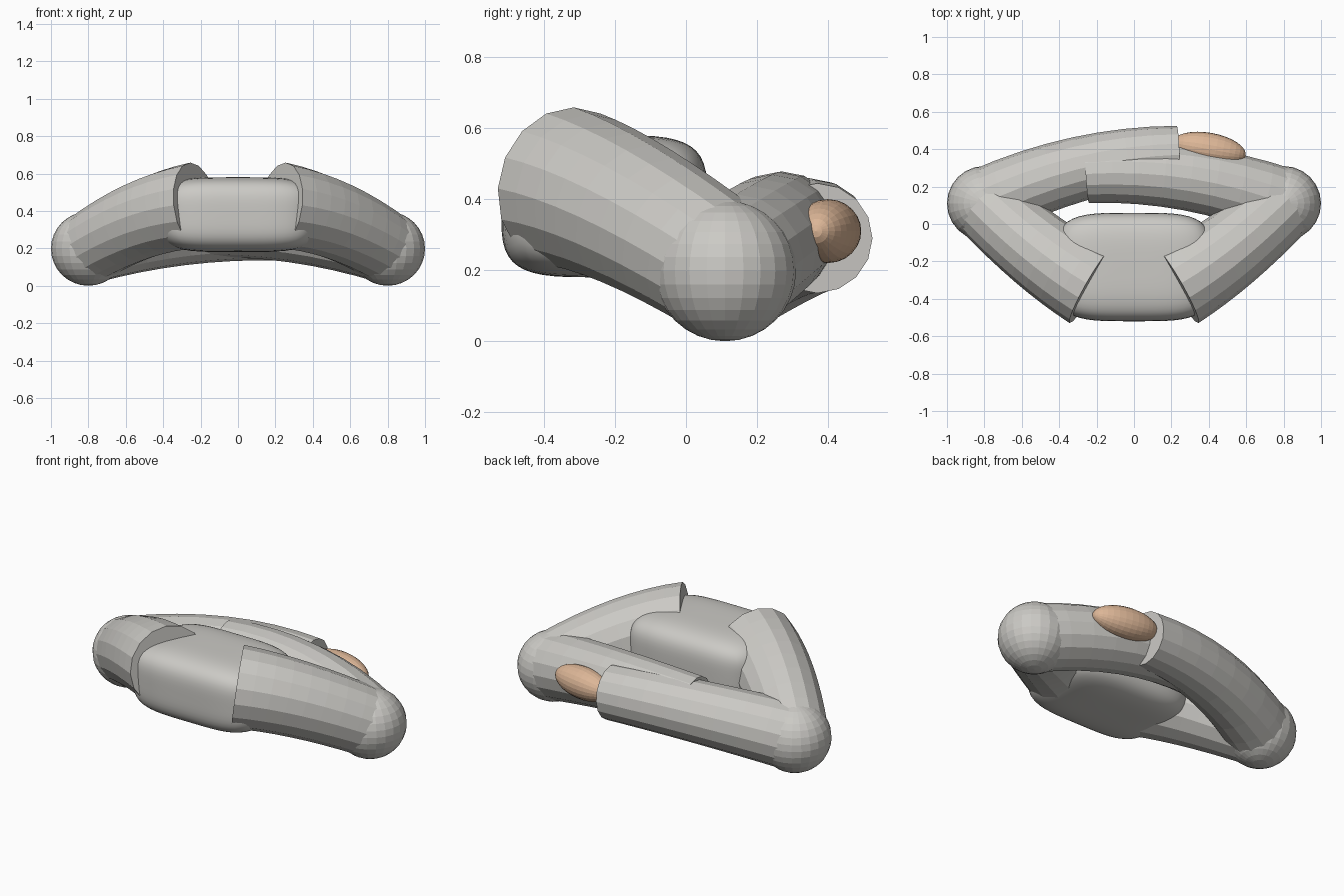
import bpy, bmesh, math
from mathutils import Vector, Matrix

if "Cube" in bpy.data.objects:
    bpy.data.objects.remove(bpy.data.objects["Cube"])


def material(name, rgb):
    m = bpy.data.materials.new(name)
    m.diffuse_color = (*rgb, 1)
    m.use_nodes = True
    m.node_tree.nodes["Principled BSDF"].inputs["Base Color"].default_value = m.diffuse_color
    return m


GREY = material("light grey cloth", (0.60, 0.59, 0.56))
SKIN = material("tan skin", (0.72, 0.47, 0.31))


def finish(bm, name, mat):
    bmesh.ops.recalc_face_normals(bm, faces=bm.faces[:])
    me = bpy.data.meshes.new(name)
    bm.to_mesh(me)
    bm.free()
    me.materials.append(mat)
    ob = bpy.data.objects.new(name, me)
    bpy.context.collection.objects.link(ob)
    return ob


def tube(name, a, c, b, ra, rb, sides=16, steps=8):
    """Capped, tapered tube along a quadratic curve a-c-b."""
    a, c, b = Vector(a), Vector(c), Vector(b)
    bm = bmesh.new()
    rings = []
    for i in range(steps + 1):
        t = i / steps
        p = a * (1 - t) ** 2 + c * 2 * t * (1 - t) + b * t * t
        d = ((c - a) * (1 - t) + (b - c) * t).normalized()
        u = d.cross(Vector((0, 0, 1))).normalized()
        v = u.cross(d)
        r = ra + (rb - ra) * t
        rings.append([bm.verts.new(p + r * (u * math.cos(k * math.tau / sides)
                                            + v * math.sin(k * math.tau / sides)))
                      for k in range(sides)])
    for q, s in zip(rings, rings[1:]):
        for k in range(sides):
            n = (k + 1) % sides
            bm.faces.new((q[k], q[n], s[n], s[k]))
    bm.faces.new(rings[0])
    bm.faces.new(rings[-1])
    return finish(bm, name, GREY)


def ellipsoid(name, centre, radii, mat, axis_turn=0, along_x=False, segs=24, rings=16):
    bm = bmesh.new()
    bmesh.ops.create_uvsphere(bm, u_segments=segs, v_segments=rings, radius=1)
    if along_x:
        bmesh.ops.rotate(bm, verts=bm.verts, matrix=Matrix.Rotation(math.pi / 2, 3, 'Y'))
    bmesh.ops.scale(bm, verts=bm.verts, vec=radii)
    bmesh.ops.rotate(bm, verts=bm.verts, matrix=Matrix.Rotation(axis_turn, 3, 'Z'))
    bmesh.ops.translate(bm, verts=bm.verts, vec=centre)
    return finish(bm, name, mat)


# Pelvis: a cushion-shaped rounded block (superellipsoid)
bm = bmesh.new()
bmesh.ops.create_cube(bm, size=2)
bmesh.ops.subdivide_edges(bm, edges=bm.edges[:], cuts=15, use_grid_fill=True)
for v in bm.verts:
    p = v.co.normalized()
    p /= sum(abs(x) ** 4 for x in p) ** 0.25
    v.co = (p.x * 0.42, p.y * 0.29 - 0.23, p.z * 0.20 + 0.38)
pelvis = finish(bm, "pelvis", GREY)
for f in pelvis.data.polygons:
    f.use_smooth = True

# Thighs and knees, mirrored left and right
for side, s in (("left", -1), ("right", 1)):
    tube(side + "_thigh", (s * 0.23, -0.33, 0.43), (s * 0.51, -0.17, 0.39),
         (s * 0.80, 0.11, 0.20), 0.23, 0.19)
    ellipsoid(side + "_knee", (s * 0.80, 0.11, 0.198), (0.2, 0.2, 0.198), GREY)

# Crossed shins, the left one lying outside the right one
tube("left_shin", (-0.80, 0.11, 0.20), (-0.30, 0.35, 0.32), (0.235, 0.37, 0.29), 0.19, 0.155)
tube("right_shin", (0.80, 0.11, 0.20), (0.30, 0.30, 0.34), (-0.25, 0.268, 0.31), 0.19, 0.155)

# Feet poking out of the shins
ellipsoid("left_foot", (0.40, 0.40, 0.31), (0.20, 0.088, 0.09), SKIN, math.radians(-10), True)
ellipsoid("right_foot", (-0.40, 0.29, 0.30), (0.20, 0.088, 0.09), SKIN, math.radians(10), True)
